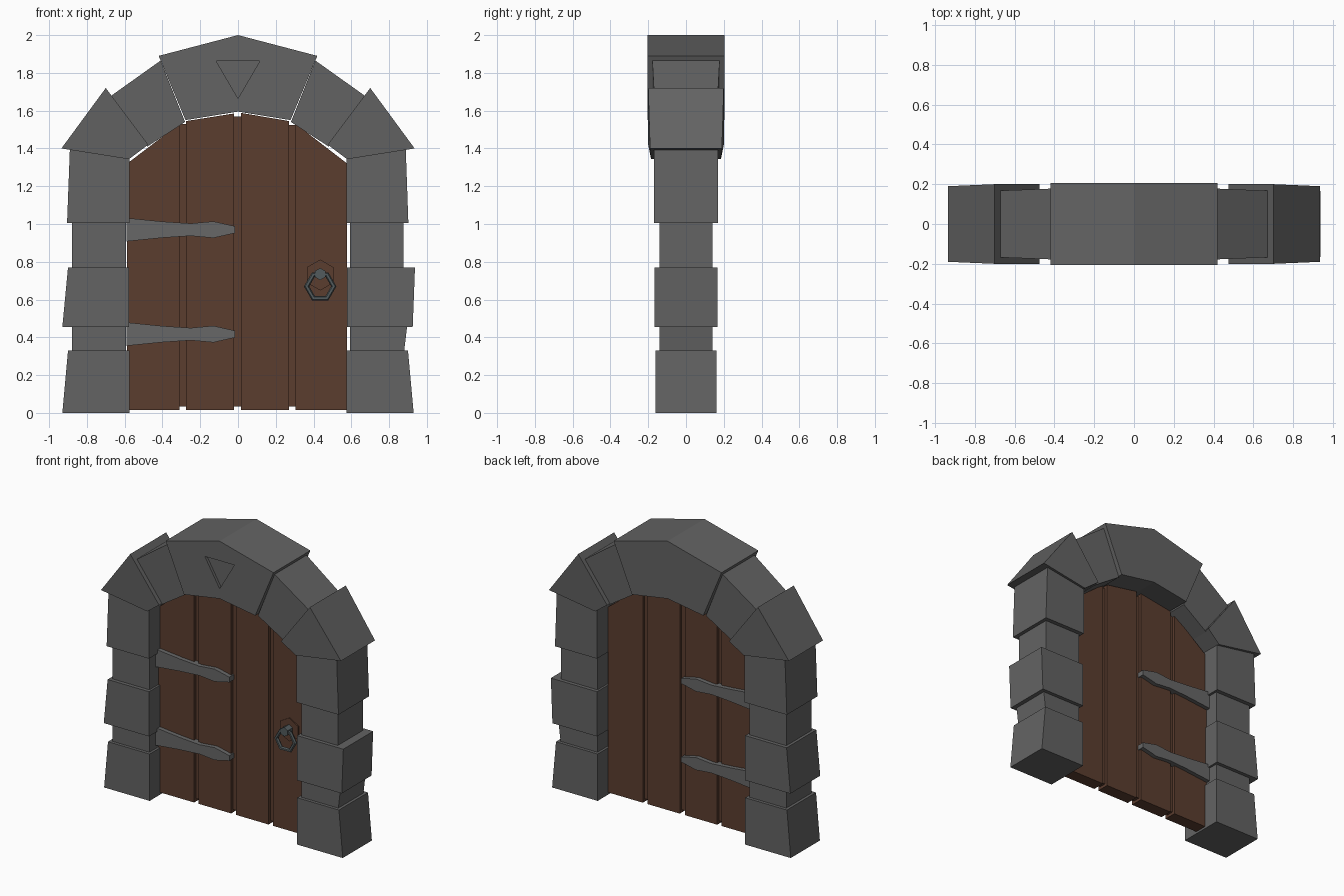
import bpy, bmesh, math

if "Cube" in bpy.data.objects:
    bpy.data.objects.remove(bpy.data.objects["Cube"])


def material(name, rgb):
    m = bpy.data.materials.new(name)
    m.diffuse_color = (*rgb, 1)
    m.use_nodes = True
    m.node_tree.nodes["Principled BSDF"].inputs["Base Color"].default_value = m.diffuse_color
    return m


STONE = material("grey stone", (0.125, 0.125, 0.125))
WOOD = material("brown wood", (0.105, 0.047, 0.028))
HINGE = material("hinge iron", (0.135, 0.135, 0.135))
IRON = material("handle iron", (0.085, 0.105, 0.11))


def prism(name, pts, depth, mat, y=0.0):
    """Extrude an (x, z) outline along y; depth is a half depth or one per point."""
    d = depth if isinstance(depth, (list, tuple)) else [depth] * len(pts)
    bm = bmesh.new()
    front = [bm.verts.new((p[0], y - h, p[1])) for p, h in zip(pts, d)]
    back = [bm.verts.new((p[0], y + h, p[1])) for p, h in zip(pts, d)]
    bm.faces.new(front)
    bm.faces.new(back[::-1])
    n = len(pts)
    for i in range(n):
        j = (i + 1) % n
        bm.faces.new((front[i], back[i], back[j], front[j]))
    bmesh.ops.recalc_face_normals(bm, faces=bm.faces)
    me = bpy.data.meshes.new(name)
    bm.to_mesh(me)
    bm.free()
    me.materials.append(mat)
    ob = bpy.data.objects.new(name, me)
    bpy.context.collection.objects.link(ob)
    return ob


# Jamb stones: z0, z1, inner x, half depth, outer x (left bottom/top, right bottom/top)
jambs = [
    (0.00, 0.33, 0.575, 0.162, (0.93, 0.90, 0.93, 0.90)),
    (0.33, 0.455, 0.592, 0.14, (0.88, 0.88, 0.88, 0.895)),
    (0.455, 0.77, 0.577, 0.166, (0.93, 0.90, 0.925, 0.937)),
    (0.77, 1.005, 0.592, 0.14, (0.88, 0.88, 0.876, 0.876)),
    (1.005, 1.40, 0.575, 0.17, (0.905, 0.89, 0.902, 0.888)),
]
for z0, z1, inner, d, o in jambs:
    zi = 1.345 if z1 == 1.40 else z1
    for s, b, t in ((-1, o[0], o[1]), (1, o[2], o[3])):
        prism("jamb_stone", [(s * inner, z0), (s * b, z0), (s * t, z1), (s * inner, zi)], d, STONE)

# Arch stones on both sides
for s in (-1, 1):
    prism("springer_stone", [(s * x, z) for x, z in
          ((0.935, 1.40), (0.70, 1.72), (0.475, 1.42), (0.578, 1.343))],
          (0.19, 0.2, 0.2, 0.185), STONE)
    prism("arch_stone", [(s * x, z) for x, z in
          ((0.67, 1.68), (0.41, 1.865), (0.28, 1.54), (0.48, 1.41))],
          (0.168, 0.178, 0.178, 0.168), STONE)

# Keystone with a triangular recess on the front
key = prism("keystone", [(-0.42, 1.89), (0, 2), (0.42, 1.89), (0.278, 1.55), (0, 1.595), (-0.278, 1.55)],
            0.205, STONE)
cutter = prism("recess_cutter", [(-0.115, 1.862), (0.115, 1.862), (0, 1.665)], 0.02, STONE, -0.205)
cutter.hide_render = True
mod = key.modifiers.new("recess", "BOOLEAN")
mod.operation = "DIFFERENCE"
mod.solver = "EXACT"
mod.object = cutter
bpy.context.view_layer.update()
key.data = bpy.data.meshes.new_from_object(key.evaluated_get(bpy.context.evaluated_depsgraph_get()))
key.modifiers.clear()
bpy.data.objects.remove(cutter)

# Door planks: x0, x1, top z at each side
for x0, x1, t0, t1 in ((-0.587, -0.31, 1.32, 1.53), (-0.275, -0.022, 1.545, 1.585),
                       (0.017, 0.27, 1.588, 1.545), (0.305, 0.578, 1.53, 1.32)):
    prism("door_plank", [(x0, 0.015), (x1, 0.015), (x1, t1), (x0, t0)], 0.045, WOOD)

# Recessed strips between the planks
for x0, x1, t in ((-0.315, -0.27, 1.53), (-0.027, 0.022, 1.57), (0.265, 0.31, 1.525)):
    prism("door_joint", [(x0, 0.035), (x1, 0.035), (x1, t), (x0, t)], 0.025, WOOD)

# Strap hinges, showing on both faces of the door
strap = ((-0.59, 0.062), (-0.40, 0.043), (-0.25, 0.033), (-0.13, 0.044), (-0.015, 0.018))
for zc in (0.97, 0.417):
    prism("strap_hinge", [(x, zc + h) for x, h in strap] + [(x, zc - h) for x, h in strap[::-1]],
          0.075, HINGE)


def hexagon(cx, cz, r):
    return [(cx + r * math.sin(i * math.pi / 3), cz + r * math.cos(i * math.pi / 3)) for i in range(6)]


# Ring handle on the front
HX = 0.435
prism("handle_plate", hexagon(HX, 0.73, 0.082), 0.006, WOOD, -0.047)
prism("handle_knob", hexagon(HX, 0.735, 0.032), 0.033, IRON, -0.075)
bpy.ops.mesh.primitive_torus_add(major_segments=6, minor_segments=6, major_radius=0.072,
                                 minor_radius=0.014, location=(HX, -0.09, 0.67),
                                 rotation=(math.pi / 2, 0, 0))
ring = bpy.context.object
ring.name = "handle_ring"
ring.data.materials.append(IRON)
